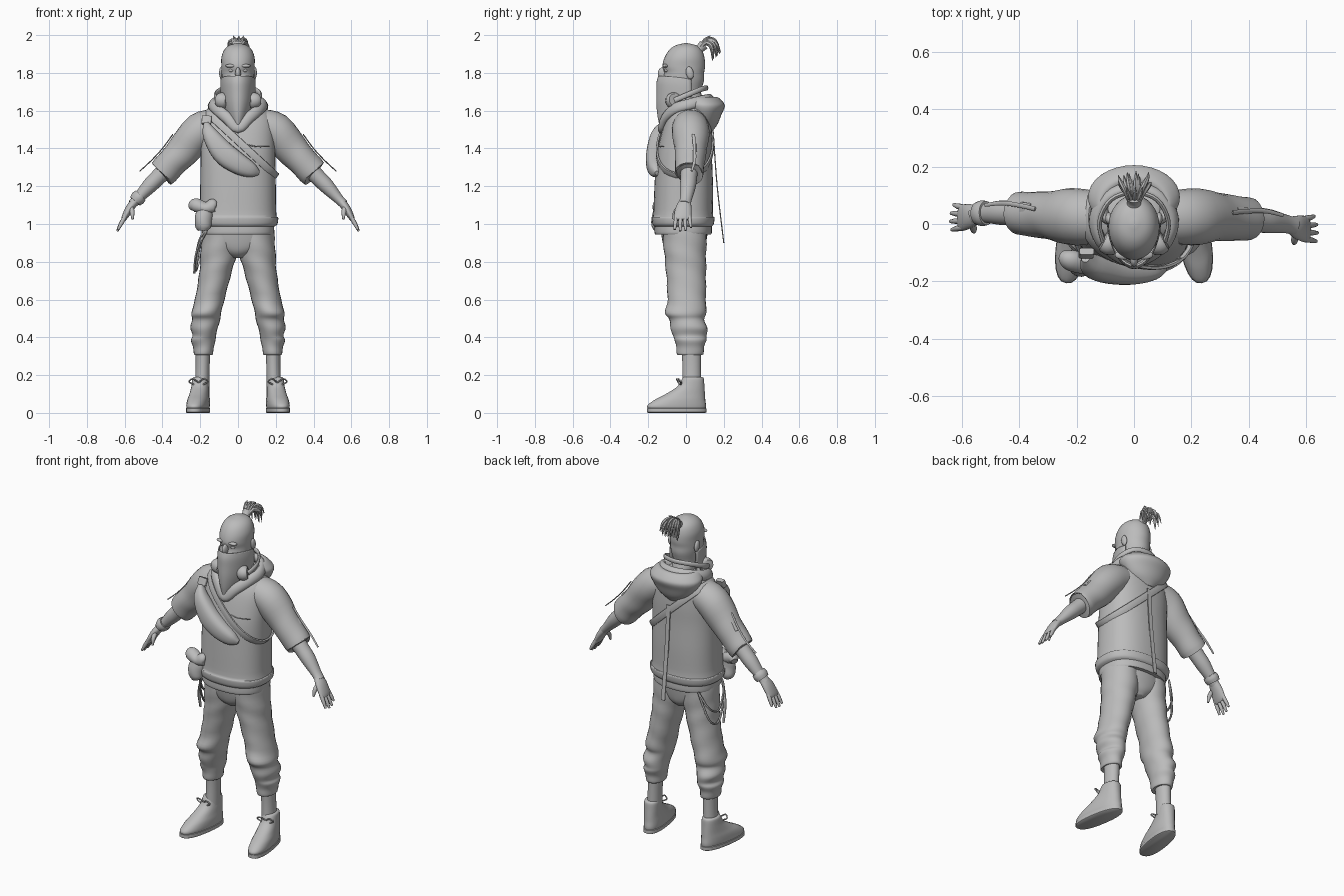
import bpy, bmesh, math, random
from mathutils import Vector, Matrix
from mathutils.bvhtree import BVHTree

random.seed(4)
grey = bpy.data.materials.new("plain_grey")
grey.diffuse_color = (0.5, 0.5, 0.5, 1)


def finish(name, bm, mirror=False):
    bmesh.ops.recalc_face_normals(bm, faces=bm.faces)
    me = bpy.data.meshes.new(name)
    bm.to_mesh(me)
    bm.free()
    me.materials.append(grey)
    ob = bpy.data.objects.new(name, me)
    bpy.context.collection.objects.link(ob)
    if mirror:
        ob.modifiers.new("mirror", 'MIRROR').use_mirror_merge = False
    return ob


def smooth_path(keys, steps, closed):
    """Catmull-Rom interpolation of tuples of any length."""
    n, out = len(keys), []
    for i in range(n if closed else n - 1):
        ids = [i - 1, i, i + 1, i + 2]
        a, b, c, d = [keys[j % n] if closed else keys[min(max(j, 0), n - 1)] for j in ids]
        for s in range(steps):
            t = s / steps
            out.append([0.5 * (2 * q + (r - p) * t + (2 * p - 5 * q + 4 * r - w) * t * t
                               + (3 * q - p - 3 * r + w) * t ** 3) for p, q, r, w in zip(a, b, c, d)])
    if not closed:
        out.append(list(keys[-1]))
    return out


def tube(name, keys, ref=(0, 1, 0), level=False, closed=False, steps=4, sides=24,
         power=2.0, wobble=0.0, mirror=False, matrix=None):
    """Loft of rings (x, y, z, radius across, radius along ref)."""
    pts = smooth_path(keys, steps, closed)
    n, bm, rings = len(pts), bmesh.new(), []
    for i, (x, y, z, ru, rv) in enumerate(pts):
        p = Vector((x, y, z))
        if level:
            u, v = Vector((1, 0, 0)), Vector((0, 1, 0))
        else:
            nxt = pts[(i + 1) % n if closed else min(i + 1, n - 1)]
            prv = pts[i - 1 if closed else max(i - 1, 0)]
            t = (Vector(nxt[:3]) - Vector(prv[:3])).normalized()
            r = ref(p) if callable(ref) else Vector(ref)
            v = (r - t * r.dot(t)).normalized()
            u = v.cross(t)
        ring = []
        for k in range(sides):
            a = 2 * math.pi * k / sides
            c, s = math.cos(a), math.sin(a)
            c, s = [math.copysign(abs(q) ** (2 / power), q) for q in (c, s)]
            w = 1 + wobble * math.sin(2 * a + z * 55)
            ring.append(bm.verts.new(p + u * c * max(ru, .001) * w + v * s * max(rv, .001) * w))
        rings.append(ring)
    for i in range(n if closed else n - 1):
        a, b = rings[i], rings[(i + 1) % n]
        for k in range(sides):
            m = (k + 1) % sides
            bm.faces.new((a[k], a[m], b[m], b[k]))
    if not closed:
        bm.faces.new(rings[0])
        bm.faces.new(rings[-1])
    if matrix:
        bm.transform(matrix)
    return finish(name, bm, mirror)


def column(name, rows, **kw):
    """Loft of level rings given as (z, x, y, rx, ry)."""
    return tube(name, [(x, y, z, a, b) for z, x, y, a, b in rows], level=True, **kw)


def ball(name, loc, size, mirror=False, tilt=0):
    bm = bmesh.new()
    bmesh.ops.create_uvsphere(bm, u_segments=20, v_segments=12, radius=1)
    bm.transform(Matrix.Translation(loc) @ Matrix.Rotation(tilt, 4, 'X') @ Matrix.Diagonal((*size, 1)))
    return finish(name, bm, mirror)


# Head and face
column("head", [(1.56, 0, .03, .065, .07), (1.66, 0, .02, .065, .07), (1.70, 0, -.02, .075, .10),
                (1.76, 0, -.015, .084, .11), (1.80, 0, -.01, .087, .106), (1.835, 0, -.012, .088, .113),
                (1.88, 0, -.008, .088, .106), (1.92, 0, -.003, .074, .087), (1.945, 0, 0, .048, .056),
                (1.957, 0, 0, .01, .01)], sides=32)
ball("ear", (.088, .02, 1.80), (.012, .02, .034), True, .2)
ball("brow", (.037, -.108, 1.837), (.03, .016, .01), True)
ball("eye", (.034, -.1, 1.813), (.016, .014, .01), True)
ball("nose", (0, -.118, 1.795), (.015, .03, .035), False, .4)

# Face scarf: open front shell tapering to a point on the chest
bm, grid = bmesh.new(), []
rows = [(1.785, .091, .147, 105), (1.75, .094, .156, 105), (1.70, .092, .157, 105), (1.64, .085, .157, 95),
        (1.58, .068, .152, 80), (1.53, .045, .143, 65), (1.48, .012, .135, 50)]
for z, rx, ry, lim in smooth_path(rows, 4, False):
    line = []
    for k in range(25):
        f = k / 12 - 1
        a = math.radians(lim * f)
        line.append(bm.verts.new((rx * math.sin(a), -ry * math.copysign(abs(math.cos(a)) ** 1.2, math.cos(a)),
                                  z - .02 * f * f)))
    grid.append(line)
for a, b in zip(grid, grid[1:]):
    for k in range(24):
        bm.faces.new((a[k], a[k + 1], b[k + 1], b[k]))
scarf = finish("face_scarf", bm)
scarf.modifiers.new("thickness", 'SOLIDIFY').thickness = .006

# Tied hair tail with drooping strands
tube("hair_tie", [(0, .05, 1.91, .03, .03), (0, .075, 1.93, .024, .024), (0, .095, 1.95, .028, .028)])
for i in range(24):
    dx, e = random.uniform(-.06, .06), random.uniform(0, 1)
    tube("hair_strand", [(dx * .2, .075, 1.93, .011, .011),
                         (dx * .5, .10 + .02 * e, 1.955 + .025 * e, .012, .009),
                         (dx * .9, .13 + .03 * e, 1.935 + .035 * e, .009, .007),
                         (dx, .135 + .055 * e, 1.865 + .055 * e + random.uniform(-.01, .01), .001, .001)],
         sides=6, steps=3, ref=(1, 0, 0))
for dx in (-.025, .005, .03):
    tube("hair_tuft", [(dx * .3, .08, 1.94, .01, .01), (dx * .7, .10, 1.975, .009, .008),
                       (dx, .128, 1.997, .001, .001)], sides=6, ref=(1, 0, 0))

# Hooded top
torso = column("top_body", [(.985, 0, -.015, .19, .15), (1.0, 0, -.015, .209, .162), (1.035, 0, -.015, .213, .166),
                            (1.05, 0, -.015, .203, .158), (1.2, 0, -.012, .2, .155), (1.35, 0, -.01, .198, .148),
                            (1.45, 0, 0, .197, .138), (1.53, 0, .01, .192, .124), (1.58, 0, .02, .172, .11),
                            (1.62, 0, .03, .13, .095), (1.65, 0, .03, .08, .075)], sides=40, power=2.4)
column("shirt_tail", [(.945, 0, -.015, .188, .148), (.96, 0, -.015, .192, .152), (1.02, 0, -.015, .19, .15)],
       sides=40, power=2.4)
column("hood", [(1.49, 0, .09, .05, .05), (1.53, 0, .10, .105, .068), (1.58, 0, .10, .143, .088),
                (1.62, 0, .095, .16, .11), (1.645, 0, .085, .152, .112), (1.672, 0, .07, .122, .095),
                (1.66, 0, .06, .10, .075), (1.62, 0, .05, .08, .06)], sides=32)
half = [(.055, -.112, 1.56), (.115, -.06, 1.61), (.135, .02, 1.635), (.09, .10, 1.655)]
loop = [(0, -.128, 1.51)] + half + [(0, .13, 1.66)] + [(-x, y, z) for x, y, z in reversed(half)]
tube("hood_collar", [(*p, .03, .02) for p in loop], ref=lambda p: Vector((p.x, p.y - .02, .05)), closed=True, sides=14)
tube("chest_seam", [(.05, -.146, 1.42, .003, .003), (.1, -.143, 1.41, .003, .003),
                    (.165, -.118, 1.41, .003, .003)], sides=6)

# Headphones resting round the neck
tube("headphone_cup", [(.065, -.065, 1.65, .03, .03), (.07, -.065, 1.65, .042, .042),
                       (.095, -.065, 1.655, .042, .042), (.108, -.06, 1.657, .032, .032)], mirror=True, steps=2)
tube("headphone_band", [(x, y, z, .014, .008) for x, y, z in
                        [(-.108, -.06, 1.655), (-.12, .01, 1.685), (-.08, .085, 1.715), (0, .11, 1.72),
                         (.08, .085, 1.715), (.12, .01, 1.685), (.108, -.06, 1.655)]],
     ref=lambda p: Vector((p.x, p.y, 0)), sides=12)

# Sleeves, arms and hands
for side, tag in ((1, "left"), (-1, "right")):
    def P(x, y, z, a, b):
        shift = .04 * min(max((x - .25) / .3, 0), 1) if side < 0 else 0
        return (side * x, y + shift, z, a, b)

    def limb(name, keys, **kw):
        return tube(tag + "_" + name, [P(*k) for k in keys], **kw)

    limb("sleeve", [(.10, .02, 1.53, .08, .09), (.2, .025, 1.492, .097, .1), (.29, .025, 1.388, .087, .085),
                    (.35, .02, 1.325, .08, .078), (.397, .018, 1.272, .077, .076), (.392, .018, 1.278, .066, .066)],
         wobble=.015)
    limb("forearm", [(.34, .02, 1.33, .05, .05), (.42, .015, 1.25, .043, .044), (.47, .01, 1.20, .04, .042),
                     (.53, .0, 1.135, .027, .032), (.56, -.008, 1.105, .024, .032)])
    limb("palm", [(.545, -.003, 1.12, .022, .03), (.572, -.012, 1.085, .022, .042),
                  (.598, -.018, 1.04, .017, .046), (.607, -.018, 1.022, .012, .042)])
    for i, reach in enumerate((.9, 1.0, .95, .75)):
        y = -.052 + i * .023
        limb("finger", [(.595, y, 1.045, .011, .011), (.595 + .025 * reach, y - .004 + .003 * i, 1.04 - .04 * reach, .011, .01),
                        (.595 + .045 * reach, y - .008 + .006 * i, 1.04 - .078 * reach, .006, .006)], sides=10)
    limb("thumb", [(.565, -.03, 1.09, .014, .016), (.56, -.058, 1.06, .012, .012),
                   (.558, -.068, 1.025, .006, .006)], sides=10)
    limb("sleeve_strap", [(.345, .04, 1.475, .008, .003), (.40, .045, 1.40, .008, .003),
                          (.46, .045, 1.335, .008, .003), (.52, .03, 1.28, .006, .003)], sides=8, ref=(.7 * side, 0, .7))
    limb("sleeve_buckle", [(.355, .04, 1.42, .018, .012), (.39, .04, 1.38, .018, .012)],
         sides=16, power=6, steps=1, ref=(.7 * side, 0, .7))
limb("wrist_band", [(.515, .003, 1.152, .036, .042), (.53, .0, 1.137, .04, .045), (.545, -.003, 1.12, .034, .04)])

# Cross-body strap wrapped onto the top, and its bag
bm = bmesh.new()
bm.from_mesh(torso.data)
tree = BVHTree.FromBMesh(bm)
bm.free()
mid, along = Vector((0, 0, 1.44)), Vector((.736, 0, -.677))
wrap = []
for k in range(28):
    a = 2 * math.pi * k / 28
    d = along * math.cos(a) + Vector((0, math.sin(a), 0))
    hit = tree.ray_cast(mid + d, -d)[0]
    if hit:
        wrap.append((*(hit + d * .006), .02, .006))
tube("cross_strap", wrap, ref=lambda p: p - mid, closed=True, steps=2, sides=12, power=4)
tube("chest_bag", [(-.168, -.115, 1.53, .015, .02), (-.145, -.145, 1.47, .042, .04), (-.08, -.163, 1.38, .06, .046),
                   (0, -.165, 1.32, .056, .046), (.07, -.158, 1.285, .04, .036), (.11, -.15, 1.27, .012, .014)], power=2.5)
tube("strap_buckle", [(-.165, -.095, 1.57, .026, .012), (-.168, -.11, 1.53, .026, .012)], steps=1, power=5)

# Loose ribbon down the back
tube("back_ribbon", [(.015, .146, 1.46, .014, .003), (.015, .165, 1.2, .014, .003), (.015, .2, .9, .014, .003)],
     sides=8, power=6)

# Trousers
column("trouser_seat", [(.82, 0, 0, .04, .07), (.85, 0, -.005, .11, .10), (.9, 0, -.008, .185, .115),
                        (1.0, 0, -.01, .185, .13)], sides=32)
column("trouser_leg", [(.98, .095, -.008, .095, .12), (.86, .1, -.005, .098, .112), (.75, .118, 0, .086, .106),
                       (.6, .15, .004, .078, .102), (.53, .168, -.002, .08, .108), (.495, .168, .004, .073, .094),
                       (.45, .18, .015, .073, .097), (.41, .178, .02, .063, .088), (.385, .184, .024, .064, .086),
                       (.35, .183, .022, .055, .074), (.31, .183, .022, .051, .068), (.308, .183, .022, .04, .05)],
       wobble=.022, mirror=True)
column("ankle", [(.35, .185, .028, .04, .052), (.25, .187, .03, .037, .049), (.14, .19, .03, .038, .05)], mirror=True)

# Shoes, toes turned slightly out
turn = Matrix.Translation((.198, .035, 0)) @ Matrix.Rotation(.16, 4, 'Z') @ Matrix.Translation((0, -.035, 0))
column("shoe", [(.02, 0, -.05, .053, .155), (.04, 0, -.05, .056, .157), (.07, 0, -.032, .055, .135),
                (.10, 0, -.004, .05, .105), (.14, 0, .026, .046, .072), (.18, 0, .037, .043, .058),
                (.19, 0, .037, .036, .05)], power=2.3, mirror=True, matrix=turn)
column("sole", [(0, 0, -.05, .052, .153), (.004, 0, -.05, .057, .16), (.024, 0, -.05, .057, .16),
                (.027, 0, -.05, .05, .15)], power=2.4, steps=1, mirror=True, matrix=turn)
for i, s in enumerate((-1, 1)):
    tube("lace_bow", [(0, -.028, .16, .004, .004), (s * .03, -.045, .18, .004, .004),
                      (s * .05, -.035, .165, .004, .004), (s * .025, -.032, .15, .004, .004)],
         sides=8, mirror=True, matrix=turn)

# Hip pouch and hanging cords
tube("hip_pouch", [(-.185, -.14, .965, .025, .03), (-.185, -.14, .99, .045, .04), (-.18, -.14, 1.04, .045, .042),
                   (-.18, -.135, 1.08, .035, .035)], wobble=.06)
tube("pouch_flap", [(-.25, -.11, 1.09, .02, .02), (-.225, -.125, 1.1, .038, .035), (-.17, -.14, 1.085, .03, .035),
                    (-.13, -.145, 1.1, .036, .03), (-.115, -.145, 1.1, .015, .02)], wobble=.05)
for drop in (0, .07):
    tube("hip_cord", [(-.155, -.11, .98, .006, .006), (-.2, -.08, .89 + drop * .5, .006, .006),
                      (-.222, .0, .76 + drop, .006, .006), (-.21, .075, .79 + drop, .006, .006),
                      (-.16, .11, .96, .006, .006)], sides=8, ref=(1, 0, 0))
tube("hanging_tag", [(-.19, -.09, .93, .01, .006), (-.222, -.06, .84, .012, .006),
                     (-.232, -.03, .74, .008, .006)], sides=10, ref=(1, 0, 0))

bpy.ops.object.select_all(action='SELECT')
bpy.context.view_layer.objects.active = torso
bpy.ops.object.shade_smooth_by_angle(angle=math.radians(45))
